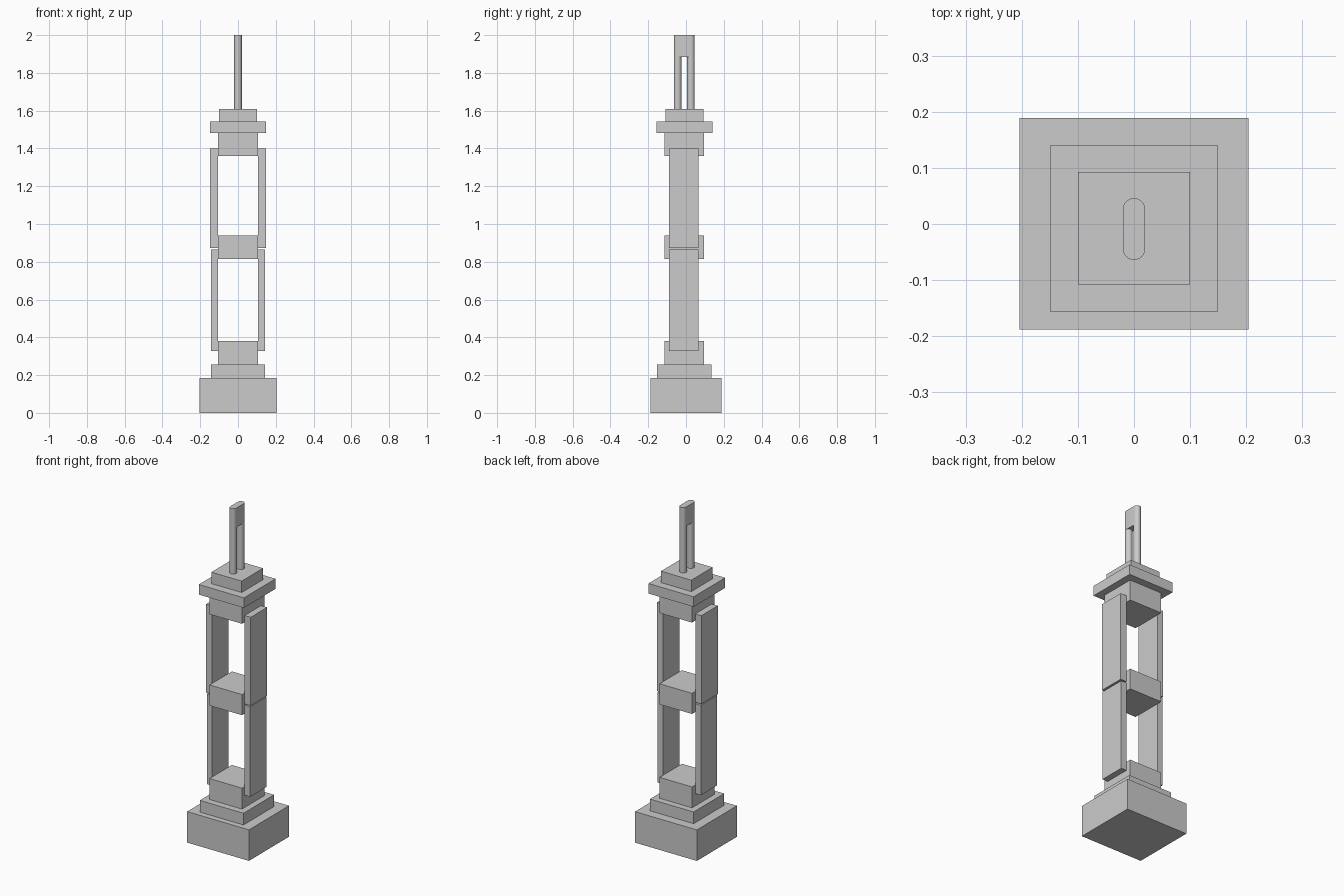
import bpy, bmesh, math

if "Cube" in bpy.data.objects:
    bpy.data.objects.remove(bpy.data.objects["Cube"])


def prism(name, outline, z0, z1, smooth=False):
    """Extrude a closed counter-clockwise xy outline from z0 to z1."""
    bm = bmesh.new()
    base = bm.faces.new([bm.verts.new((x, y, z0)) for x, y in outline])
    top = bmesh.ops.extrude_face_region(bm, geom=[base], use_keep_orig=True)["geom"]
    for v in top:
        if isinstance(v, bmesh.types.BMVert):
            v.co.z = z1
    bmesh.ops.recalc_face_normals(bm, faces=bm.faces)
    mesh = bpy.data.meshes.new(name)
    bm.to_mesh(mesh)
    bm.free()
    obj = bpy.data.objects.new(name, mesh)
    bpy.context.collection.objects.link(obj)
    if smooth:
        bpy.ops.object.select_all(action='DESELECT')
        obj.select_set(True)
        bpy.context.view_layer.objects.active = obj
        bpy.ops.object.shade_smooth_by_angle(angle=math.radians(30))
    return obj


def box(name, x0, x1, y0, y1, z0, z1):
    return prism(name, [(x0, y0), (x1, y0), (x1, y1), (x0, y1)], z0, z1)


def rounded(r, y_front, y_back, n=16):
    """Stadium outline; a circle when both centres coincide."""
    closed = y_front == y_back
    pts = []
    for start, cy in ((math.pi, y_front), (0, y_back)):
        for i in range(n if closed else n + 1):
            a = start + math.pi * i / n
            pts.append((r * math.cos(a), cy + r * math.sin(a)))
    return pts


# Stepped foot
box("base", -0.204, 0.204, -0.188, 0.189, 0, 0.185)
box("base_step", -0.144, 0.144, -0.154, 0.134, 0.185, 0.255)

# Square blocks between the side plates
for name, z0, z1 in (("lower_block", 0.255, 0.38),
                     ("middle_block", 0.815, 0.938),
                     ("upper_block", 1.36, 1.482)):
    box(name, -0.107, 0.107, -0.115, 0.096, z0, z1)

# Two tiers of side plates
for side, s in (("left", -1), ("right", 1)):
    for tier, outer, z0, z1 in (("lower", 0.143, 0.328, 0.865),
                                ("upper", 0.147, 0.873, 1.40)):
        xs = sorted((s * 0.107, s * outer))
        box(f"{side}_{tier}_plate", xs[0], xs[1], -0.09, 0.065, z0, z1)

# Stepped cap
box("cap_plate", -0.149, 0.149, -0.157, 0.141, 1.482, 1.542)
box("cap_step", -0.1, 0.1, -0.108, 0.093, 1.542, 1.61)

# Slotted finial: two round legs and a bridging head
Y_FRONT, Y_BACK, R = -0.044, 0.026, 0.02
prism("finial_front_leg", rounded(R, Y_FRONT, Y_FRONT), 1.61, 1.885, True)
prism("finial_back_leg", rounded(R, Y_BACK, Y_BACK), 1.61, 1.885, True)
prism("finial_head", rounded(R, Y_FRONT, Y_BACK), 1.885, 2.0, True)
